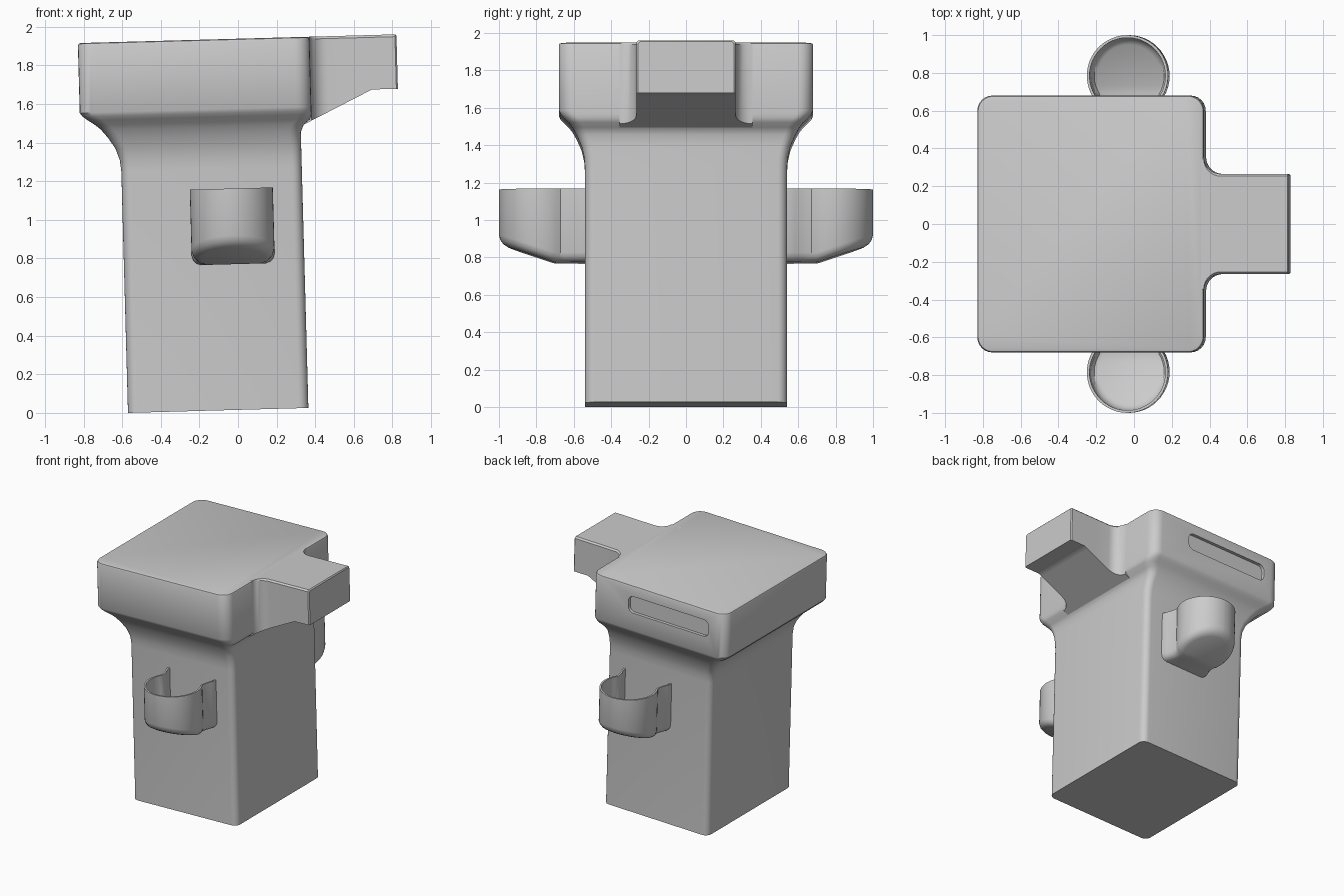
import bpy, bmesh, math
from math import sin, cos, pi

if "Cube" in bpy.data.objects:
    bpy.data.objects.remove(bpy.data.objects["Cube"])

TILT = -0.0275      # whole piece leans slightly
TOP = 1.922

grey = bpy.data.materials.new("plain grey")
grey.use_nodes = True
colour = (0.6, 0.6, 0.6, 1)
grey.diffuse_color = colour
grey.node_tree.nodes["Principled BSDF"].inputs["Base Color"].default_value = colour


def finish(name, bm, smooth=True):
    bmesh.ops.recalc_face_normals(bm, faces=bm.faces)
    mesh = bpy.data.meshes.new(name)
    bm.to_mesh(mesh)
    bm.free()
    obj = bpy.data.objects.new(name, mesh)
    bpy.context.collection.objects.link(obj)
    mesh.materials.append(grey)
    obj.rotation_euler.y = TILT
    obj.location.x = -0.57
    if smooth:
        bpy.ops.object.select_all(action='DESELECT')
        obj.select_set(True)
        bpy.context.view_layer.objects.active = obj
        bpy.ops.object.shade_smooth_by_angle(angle=math.radians(32))
    return obj


def bridge(bm, rings):
    """Skin neighbouring rings of points with quads."""
    loops = [[bm.verts.new(p) for p in ring] for ring in rings]
    for a, b in zip(loops, loops[1:]):
        n = len(a)
        for i in range(n):
            j = (i + 1) % n
            bm.faces.new((a[i], a[j], b[j], b[i]))
    return loops


def rounded(x0, x1, y0, y1, r, steps=6):
    """Outline of a rectangle with round corners."""
    pts = []
    corners = [(x1 - r, y1 - r), (x0 + r, y1 - r), (x0 + r, y0 + r), (x1 - r, y0 + r)]
    for k, (cx, cy) in enumerate(corners):
        for s in range(steps + 1):
            a = (k + s / steps) * pi / 2
            pts.append((cx + r * cos(a), cy + r * sin(a)))
    return pts


# Post flaring into the head: height, flare of left/front/back, flare of right, inset
levels = [(0, 0, 0, 0), (1.25, 0, 0, 0), (1.31, .03, 0, 0), (1.37, .13, 0, 0),
          (1.43, .32, 0, 0), (1.47, .48, .3, 0), (1.495, .62, .85, 0),
          (1.52, .8, 1, 0), (1.54, .93, 1, 0), (1.56, 1, 1, 0),
          (TOP - .014, 1, 1, 0), (TOP - .004, 1, 1, .004), (TOP, 1, 1, .014)]
bm = bmesh.new()
rings = []
for w, f, g, inset in levels:
    hy = .54 + .14 * f - inset
    outline = rounded(-.207 * f + inset, .935 + .058 * g - inset, -hy, hy, .05 + .03 * f)
    rings.append([(x, y, w) for x, y in outline])
loops = bridge(bm, rings)
bm.faces.new(loops[0])
bm.faces.new(loops[-1])
post = finish("post_and_head", bm, smooth=False)

# Shallow slot in the back of the head
bm = bmesh.new()
slot = rounded(-.06, .66, 1.70, 1.835, .045)
loops = bridge(bm, [[(x, y, z) for x, z in slot] for y in (.655, .75)])
for loop in loops:
    bm.faces.new(loop)
cutter = finish("slot_cutter", bm, smooth=False)
cutter.hide_render = True
cutter.hide_viewport = True
cut = post.modifiers.new("slot", 'BOOLEAN')
cut.operation = 'DIFFERENCE'
cut.solver = 'EXACT'
cut.object = cutter
bpy.context.view_layer.update()
evaluated = post.evaluated_get(bpy.context.evaluated_depsgraph_get())
post.data = bpy.data.meshes.new_from_object(evaluated)
post.modifiers.clear()
bpy.data.objects.remove(cutter)
bpy.ops.object.select_all(action='DESELECT')
post.select_set(True)
bpy.context.view_layer.objects.active = post
bpy.ops.object.shade_smooth_by_angle(angle=math.radians(32))

# Arm with filleted root and sloping underside
def arm_bottom(x):
    if x > 1.31:
        return 1.64
    return max(1.44, 1.64 - (1.31 - x) * .48)


R = .09
stations = [(.9, .265 + R)]
for s in range(9):
    a = s / 8 * pi / 2
    stations.append((.993 + R - R * cos(a), .265 + R - R * sin(a)))
stations += [(1.2, .265), (1.28, .265), (1.31, .265), (1.34, .265), (1.436, .265), (1.444, .257)]
bm = bmesh.new()
rings = []
for x, hy in stations:
    low, b = arm_bottom(x), .012
    top = TOP - (.008 if x > 1.44 else 0)
    rings.append([(x, -hy, low), (x, -hy, top - b), (x, -hy + b, top),
                  (x, hy - b, top), (x, hy, top - b), (x, hy, low)])
loops = bridge(bm, rings)
bm.faces.new(loops[0])
bm.faces.new(loops[-1])
finish("arm", bm)


# Side cups: open pockets with a narrow neck and a flare against the post
def half_outline(inset):
    r, cy = .215 - inset, .785
    pts = [(.215 - inset, .52), (.215 - inset, .555), (.205 - inset, .585),
           (.192 - inset, .62), (.186 - inset, .65)]
    start = -math.radians(32)
    for s in range(17):
        a = start + (pi / 2 - start) * s / 16
        pts.append((max(r * cos(a), .0005), cy + r * sin(a)))
    return pts


def floor(y):
    return .755 + .33 * max(0, y - .7)


def cup(name, side):
    bm = bmesh.new()
    rings = []
    # inset, height above floor (None = rim)
    for inset, lift in [(.05, 0), (.025, .008), (.008, .025), (0, .05), (0, None),
                        (.014, None), (.014, .055), (.03, .03), (.05, .022)]:
        half = half_outline(inset)
        full = half + [(-x, y) for x, y in reversed(half)]
        rings.append([(.567 + x, side * y, 1.147 if lift is None else floor(y) + lift)
                      for x, y in full])
    loops = bridge(bm, rings)
    # underside and pocket floor as strips across
    for loop in (loops[0], loops[-1]):
        n = len(loop)
        for i in range(n // 2 - 1):
            bm.faces.new((loop[i], loop[i + 1], loop[n - 2 - i], loop[n - 1 - i]))
    # the end buried in the post is left solid
    finish(name, bm)


cup("front_cup", -1)
cup("back_cup", 1)
